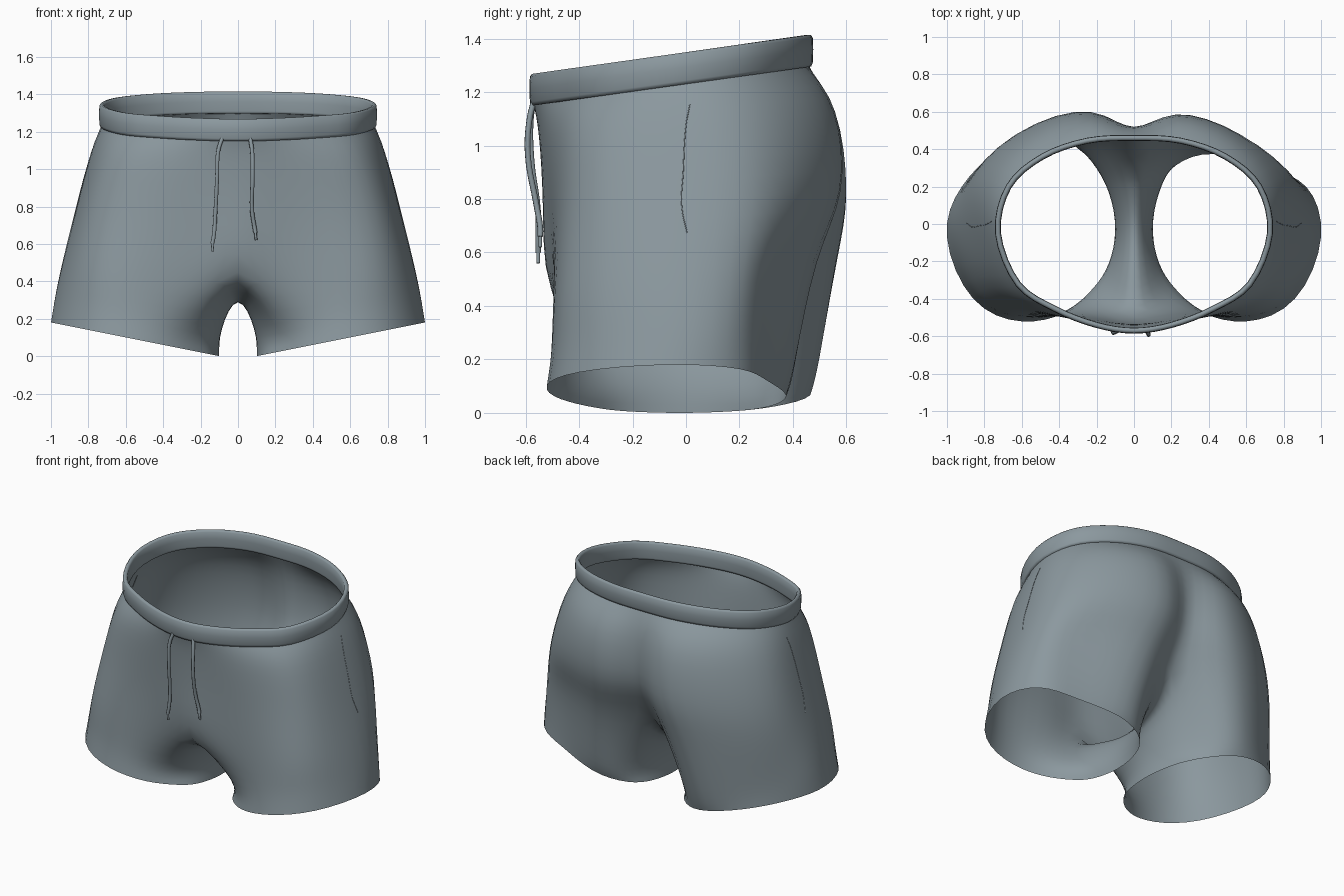
import bpy, bmesh
from mathutils import Vector
from mathutils.bvhtree import BVHTree

if "Cube" in bpy.data.objects:
    bpy.data.objects.remove(bpy.data.objects["Cube"])

# Half-garment sections (x, y), front centre -> side -> back centre,
# each with a plane z = c + s*y + r*x
UPPER = [
    ((1.234, .142, 0), [(0, -.57), (.2, -.54), (.42, -.455), (.62, -.32), (.727, -.05),
                        (.67, .2), (.49, .36), (.25, .445), (0, .46)]),
    ((1.08, .08, 0), [(0, -.55), (.22, -.53), (.48, -.47), (.69, -.34), (.78, -.05),
                      (.75, .23), (.53, .46), (.23, .56), (0, .51)]),
    ((.8, .05, 0), [(0, -.535), (.25, -.51), (.55, -.47), (.77, -.34), (.855, -.05),
                    (.83, .25), (.58, .5), (.23, .6), (0, .5)]),
    ((.5, .1, .03), [(0, -.5), (.28, -.49), (.6, -.49), (.83, -.36), (.93, -.05),
                     (.88, .22), (.67, .45), (.3, .565), (0, .35)]),
]
CROTCH = [(0, .18, .36), (0, -.04, .285), (0, -.29, .34)]
LEGS = [
    ((.13, 0, .2), [(.2, -.36), (.36, -.47), (.6, -.5), (.85, -.38), (.975, -.05), (.91, .2),
                    (.7, .41), (.4, .5), (.21, .34), (.12, .17), (.085, -.03), (.12, -.22)]),
    ((-.02, 0, .2), [(.2, -.34), (.36, -.47), (.6, -.52), (.86, -.4), (1, -.07), (.92, .2),
                     (.71, .4), (.43, .465), (.22, .33), (.13, .17), (.1, -.03), (.13, -.22)]),
]
# The back of the right leg is pressed in: (row, column) -> y shift
DENT = {(2, 6): -.03, (2, 7): -.02, (3, 6): -.1, (3, 7): -.07, (4, 6): -.1, (4, 7): -.09,
        (5, 6): -.1, (5, 7): -.09, (5, 8): -.02}

fabric = bpy.data.materials.new("grey_fabric")
fabric.diffuse_color = (.26, .316, .345, 1)
fabric.use_nodes = True
fabric.node_tree.nodes["Principled BSDF"].inputs["Base Color"].default_value = fabric.diffuse_color


def lift(plane, pts):
    c, s, r = plane
    return [Vector((x, y, c + s * y + r * x)) for x, y in pts]


def add_object(name, bm):
    bmesh.ops.recalc_face_normals(bm, faces=bm.faces)
    me = bpy.data.meshes.new(name)
    bm.to_mesh(me)
    bm.free()
    me.shade_smooth()
    me.materials.append(fabric)
    ob = bpy.data.objects.new(name, me)
    bpy.context.collection.objects.link(ob)
    return ob


def limit_point(v):
    """Where subdivision will place a cage vertex."""
    if v.is_boundary:
        e = [ed.other_vert(v).co for ed in v.link_edges if ed.is_boundary]
        return (4 * v.co + e[0] + e[1]) / 6
    near = [ed.other_vert(v) for ed in v.link_edges]
    diag = [w for f in v.link_faces for w in f.verts if w is not v and w not in near]
    n = len(near)
    total = n * n * v.co
    for w in near:
        total = total + 4 * w.co
    for w in diag:
        total = total + w.co
    return total / (n * (n + 5))


def fit_cage(bm):
    """Push the cage out so the smoothed surface passes through its points."""
    goal = {v: v.co.copy() for v in bm.verts}
    for _ in range(6):
        step = {v: goal[v] - limit_point(v) for v in bm.verts}
        for v, d in step.items():
            v.co += .8 * d


# Shorts body: waist arcs, crotch bridge and leg tubes
rows = [lift(*u) for u in UPPER]
rows[-1] += [Vector(p) for p in CROTCH]
rows += [lift(*l) for l in LEGS]
bm = bmesh.new()
for side in (1, -1):
    vs = [[bm.verts.new((side * p.x, p.y + (DENT.get((i, j), 0) if side > 0 else 0), p.z))
           for j, p in enumerate(row)] for i, row in enumerate(rows)]
    for a, b in zip(vs, vs[1:]):
        n = min(len(a), len(b))
        for j in range(n if n == 12 else n - 1):
            k = (j + 1) % n
            bm.faces.new((a[j], a[k], b[k], b[j]))
bmesh.ops.remove_doubles(bm, verts=bm.verts, dist=1e-4)
fit_cage(bm)
body = add_object("shorts_body", bm)
sub = body.modifiers.new("smooth", 'SUBSURF')
sub.levels = sub.render_levels = 2


# Waistband: rounded strip swept around the waist
def spline_loop(pts, steps):
    out, n = [], len(pts)
    for i in range(n):
        a, b, c, d = (pts[(i + k) % n] for k in (-1, 0, 1, 2))
        for s in range(steps):
            t = s / steps
            out.append(.5 * (2 * b + (c - a) * t + (2 * a - 5 * b + 4 * c - d) * t * t
                             + (3 * b - a - 3 * c + d) * t ** 3))
    return out


half = lift(*UPPER[0])
loop = spline_loop(half + [Vector((-p.x, p.y, p.z)) for p in half[-2:0:-1]], 4)
PROFILE = [(-.012, -.002), (.008, -.004), (.014, .01), (.016, .06), (.014, .105),
           (.006, .115), (-.006, .115), (-.014, .105), (-.016, .06), (-.014, .01)]
bm = bmesh.new()
rings = []
for i, p in enumerate(loop):
    tan = loop[(i + 1) % len(loop)] - loop[i - 1]
    out = Vector((tan.y, -tan.x, 0)).normalized()
    rings.append([bm.verts.new(p + out * o + Vector((0, 0, h))) for o, h in PROFILE])
for i, a in enumerate(rings):
    b = rings[(i + 1) % len(rings)]
    for j in range(len(PROFILE)):
        k = (j + 1) % len(PROFILE)
        bm.faces.new((a[j], a[k], b[k], b[j]))
add_object("waistband", bm)


# Drawstrings and pocket seams
def cord(name, pts, radius):
    cu = bpy.data.curves.new(name, 'CURVE')
    cu.dimensions = '3D'
    cu.bevel_depth, cu.bevel_resolution = radius, 2
    cu.resolution_u, cu.use_fill_caps = 5, True
    cu.materials.append(fabric)
    sp = cu.splines.new('BEZIER')
    sp.bezier_points.add(len(pts) - 1)
    for bp, p in zip(sp.bezier_points, pts):
        bp.co = p
        bp.handle_left_type = bp.handle_right_type = 'AUTO'
    ob = bpy.data.objects.new(name, cu)
    bpy.context.collection.objects.link(ob)


STRINGS = {
    "left": [(-.085, -.57, 1.165), (-.105, -.58, 1.1), (-.112, -.578, .95),
             (-.122, -.553, .75), (-.13, -.553, .64), (-.138, -.553, .6)],
    "right": [(.065, -.57, 1.165), (.075, -.585, 1.1), (.078, -.592, .97),
              (.075, -.56, .78), (.088, -.545, .69), (.093, -.545, .66)],
}
for side, pts in STRINGS.items():
    cord("drawstring_" + side, pts, .011)
    end = Vector(pts[-1])
    cord("drawstring_tip_" + side, [end, end + Vector((.004, 0, -.04))], .007)

tree = BVHTree.FromObject(body, bpy.context.evaluated_depsgraph_get())
for name, s in (("left", -1), ("right", 1)):
    seam = [(.755, .015, 1.15), (.79, 0, 1.08), (.83, -.01, .9), (.86, -.015, .77), (.885, .005, .67)]
    cord("pocket_seam_" + name, [tree.find_nearest(Vector((s * x, y, z)))[0] for x, y, z in seam], .002)
